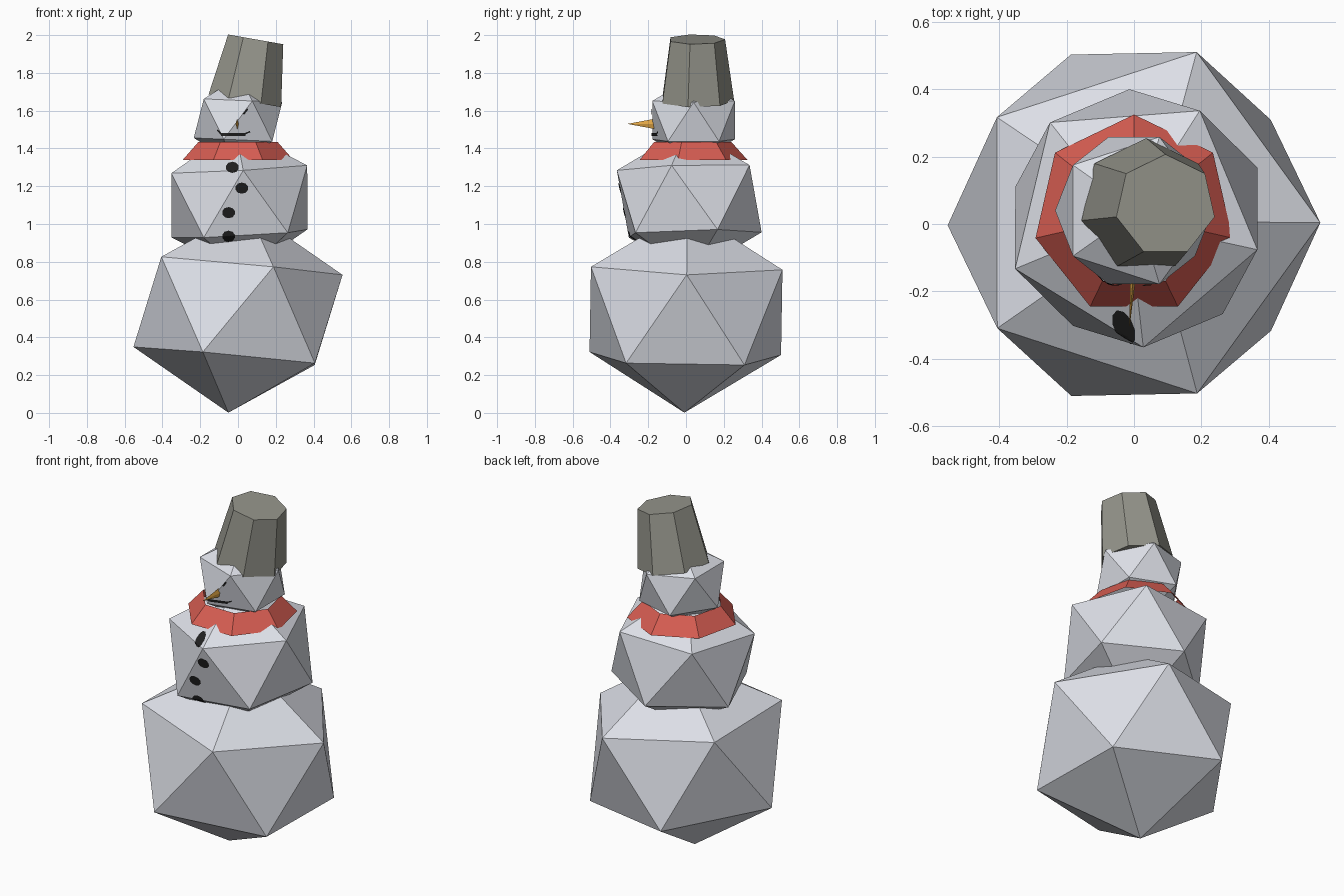
import bpy, bmesh
from math import radians, pi
from mathutils import Matrix, Vector, Euler
from mathutils.bvhtree import BVHTree

if "Cube" in bpy.data.objects:
    bpy.data.objects.remove(bpy.data.objects["Cube"])


def material(name, rgb):
    m = bpy.data.materials.new(name)
    m.use_nodes = True
    color = (*rgb, 1)
    m.diffuse_color = color
    m.node_tree.nodes["Principled BSDF"].inputs["Base Color"].default_value = color
    return m


SNOW = material("snow", (0.73, 0.75, 0.81))
RED = material("scarf_red", (0.68, 0.11, 0.085))
GREY = material("hat_grey", (0.30, 0.30, 0.26))
ORANGE = material("carrot_orange", (0.75, 0.38, 0.06))
COAL = material("coal_black", (0.015, 0.015, 0.015))


def finish(name, bm, mat):
    mesh = bpy.data.meshes.new(name)
    bm.to_mesh(mesh)
    bm.free()
    mesh.materials.append(mat)
    ob = bpy.data.objects.new(name, mesh)
    bpy.context.collection.objects.link(ob)
    return ob


def tilt(x, y, z):
    """Spin about z first, then lean about x and y."""
    return (Matrix.Rotation(radians(y), 4, 'Y') @ Matrix.Rotation(radians(x), 4, 'X')
            @ Matrix.Rotation(radians(z), 4, 'Z'))


def snowball(name, centre, radius, lean):
    """Slightly flattened icosahedron; returns its surface for placing coal."""
    bm = bmesh.new()
    bmesh.ops.create_icosphere(bm, subdivisions=1, radius=radius)
    bm.transform(Matrix.Translation(centre) @ tilt(*lean) @ Matrix.Diagonal((1, 1, 0.908, 1)))
    surface = BVHTree.FromBMesh(bm)
    finish(name, bm, SNOW)
    return surface


def cone(name, mat, sides, r1, r2, depth, matrix, caps=True):
    bm = bmesh.new()
    bmesh.ops.create_cone(bm, cap_ends=caps, segments=sides,
                          radius1=r1, radius2=r2, depth=depth)
    bm.transform(matrix)
    return finish(name, bm, mat)


def press(name, bm, surface, x, z, angle=0):
    """Lay a flat shape onto the front of a snowball."""
    turn = Matrix.Rotation(angle, 4, 'Z')
    for v in bm.verts:
        p = turn @ v.co
        origin = Vector((x + p.x, -2, z + p.y))
        hit = surface.ray_cast(origin, Vector((0, 1, 0)))[0]
        v.co = (hit if hit else Vector((origin.x, -0.15, origin.z))) - Vector((0, 0.005, 0))
    return finish(name, bm, COAL)


def button(name, surface, x, z):
    bm = bmesh.new()
    bmesh.ops.create_circle(bm, cap_ends=True, cap_tris=True, segments=10, radius=0.035)
    bmesh.ops.subdivide_edges(bm, edges=bm.edges[:], cuts=3, use_grid_fill=True)
    bm.transform(Matrix.Diagonal((1, 0.85, 1, 1)))
    press(name, bm, surface, x, z)


def stroke(name, surface, x, z, length, width, angle=0):
    bm = bmesh.new()
    bmesh.ops.create_grid(bm, x_segments=12, y_segments=2, size=0.5)
    bm.transform(Matrix.Diagonal((length, width, 1, 1)))
    press(name, bm, surface, x, z, angle)


# Snow body
snowball("lower_body", (0, 0, 0.54), 0.596, (-0.9, 5.4, 0))
chest = snowball("middle_body", (0.007, 0.017, 1.12), 0.425, (1.5, -3.2, -13.5))
face = snowball("head", (0, 0.04, 1.55), 0.257, (0, 2.5, 0))

# Scarf: open flared collar
cone("scarf", RED, 7, 0.30, 0.215, 0.095, Matrix.Translation((0, 0.025, 1.387)), caps=False)

# Bucket hat, leaning to one side
cone("hat", GREY, 7, 0.20, 0.152, 0.33,
     Matrix.Translation((0.065, 0.055, 1.815)) @ tilt(0, 10, 0))

# Carrot nose, a narrow blade
cone("nose", ORANGE, 4, 0.03, 0, 0.16,
     Matrix.Translation((-0.008, -0.23, 1.53)) @ Euler((pi / 2, 0, radians(-4))).to_matrix().to_4x4()
     @ Matrix.Diagonal((0.3, 1, 1, 1)))

# Coal buttons
for i, (x, z) in enumerate([(-0.03, 1.30), (0.02, 1.19), (-0.05, 1.06), (-0.05, 0.935)]):
    button(f"button_{i + 1}", chest, x, z)

# Mouth and eye strokes
stroke("mouth", face, -0.025, 1.475, 0.13, 0.016)
stroke("mouth_corner_right", face, -0.1, 1.487, 0.03, 0.008, -0.8)
stroke("mouth_corner_left", face, 0.05, 1.483, 0.03, 0.008, 0.4)
stroke("eye_left", face, 0.04, 1.595, 0.035, 0.009, 0.9)
